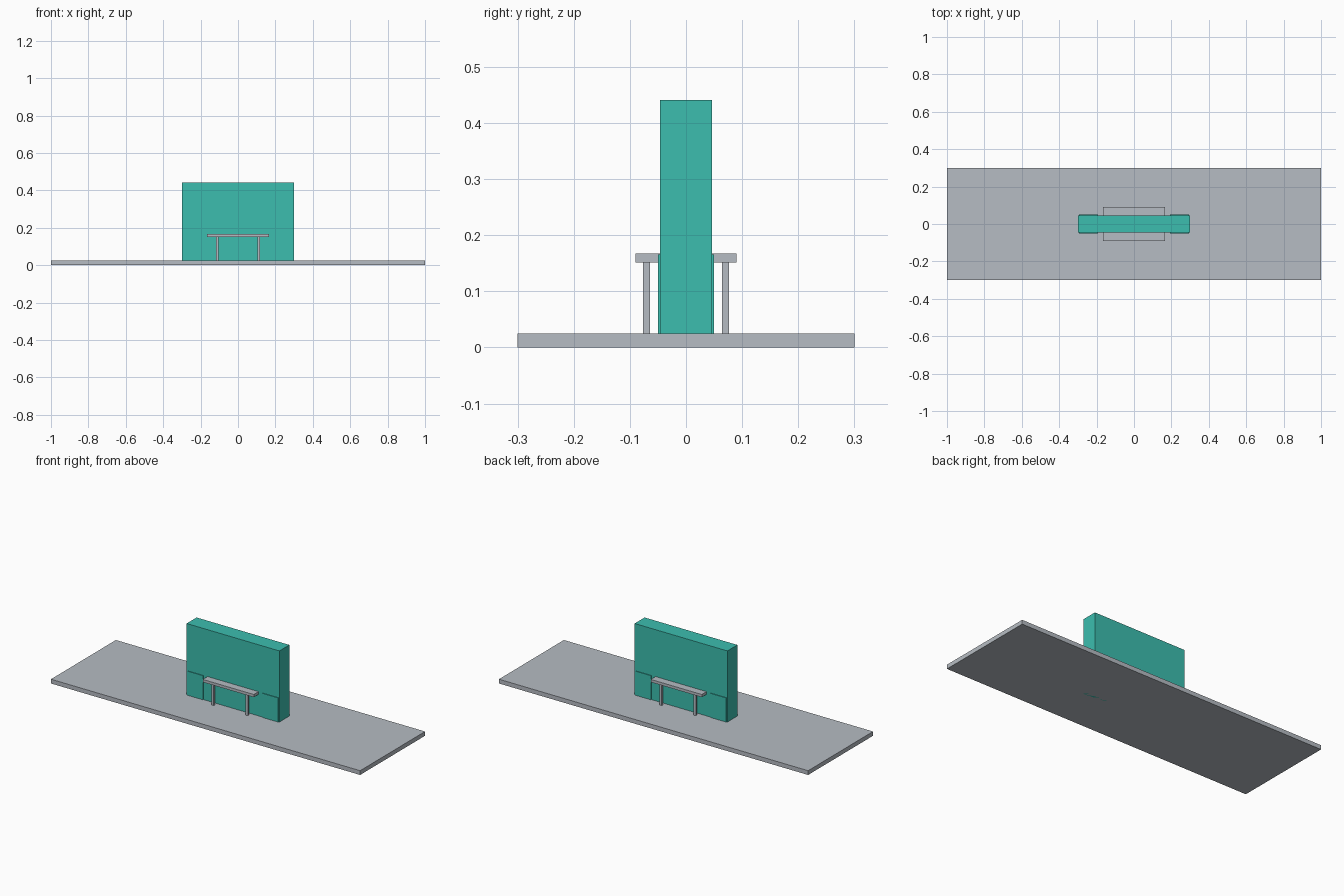
import bpy

if "Cube" in bpy.data.objects:
    bpy.data.objects.remove(bpy.data.objects["Cube"])


def material(name, rgb):
    m = bpy.data.materials.new(name)
    m.diffuse_color = (*rgb, 1.0)
    m.use_nodes = True
    m.node_tree.nodes["Principled BSDF"].inputs["Base Color"].default_value = m.diffuse_color
    return m


GREY = material("pale_grey", (0.468, 0.503, 0.546))
TEAL = material("teal", (0.045, 0.515, 0.429))


def box(name, x, y, z, mat):
    """Box spanning the given (low, high) ranges."""
    bpy.ops.mesh.primitive_cube_add(size=1)
    ob = bpy.context.object
    ob.name = name
    for v in ob.data.vertices:
        v.co = [r[0] if c < 0 else r[1] for c, r in zip(v.co, (x, y, z))]
    ob.data.materials.append(mat)
    return ob


def mirrored(a, b, side):
    return tuple(sorted((a * side, b * side)))


# Platform slab and the wall standing through it
box("platform", (-1, 1), (-0.3, 0.3), (0, 0.025), GREY)
box("wall", (-0.3, 0.3), (-0.046, 0.046), (0, 0.441), TEAL)

# Low raised panels near the wall ends, proud of both faces
for sx in (-1, 1):
    for sy in (-1, 1):
        box("wall_panel", mirrored(0.192, 0.293, sx),
            mirrored(0.044, 0.05, sy), (0.02, 0.166), TEAL)

# A bench on each side of the wall
for sy in (-1, 1):
    box("bench_seat", (-0.165, 0.165), mirrored(0.046, 0.09, sy),
        (0.151, 0.167), GREY)
    for sx in (-1, 1):
        box("bench_leg", mirrored(0.103, 0.117, sx),
            mirrored(0.064, 0.077, sy), (0.025, 0.151), GREY)
